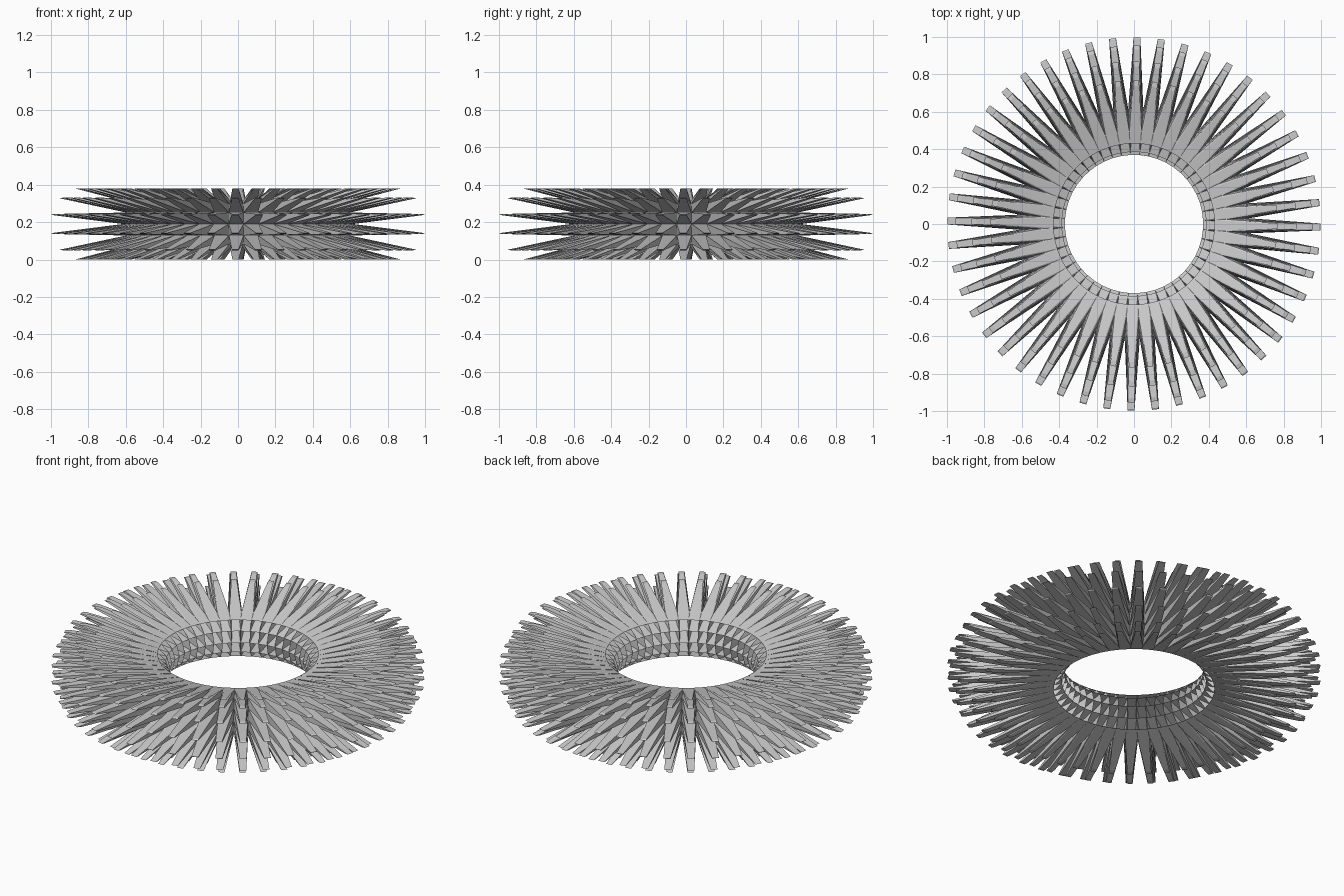
import bpy, bmesh, math
from mathutils import Vector

if "Cube" in bpy.data.objects:
    bpy.data.objects.remove(bpy.data.objects["Cube"])

SEG, ROWS = 48, 12            # around the ring, around its cross-section
R, A = 0.4925, 0.123          # base ring radii
TR, TA = 0.806, 0.204         # enlarged ring on which the spike tips lie
MID = 0.19                    # height of the ring's middle
PHASE = math.radians(-0.9 - 3.75)
SHRINK, FLATTEN = 0.28, 0.05  # tip size sideways and in height

def ring_point(i, j, major, minor):
    u = PHASE + 2 * math.pi * i / SEG
    v = 2 * math.pi * j / ROWS
    r = major + minor * math.cos(v)
    return Vector((r * math.cos(u), r * math.sin(u), MID + minor * math.sin(v)))

bm = bmesh.new()

# Base ring grid
grid = [[bm.verts.new(ring_point(i, j, R, A)) for j in range(ROWS)] for i in range(SEG)]

# Each cell is drawn outward to a small flat tip; inner cells become deep pits
for i in range(SEG):
    for j in range(ROWS):
        cells = [(i, j), (i + 1, j), (i + 1, j + 1), (i, j + 1)]
        base = [grid[a % SEG][b % ROWS] for a, b in cells]
        big = [ring_point(a, b, TR, TA) for a, b in cells]
        c = sum(big, Vector()) / 4
        tip = []
        for p in big:
            d = (p - c) * SHRINK
            d.z *= FLATTEN / SHRINK
            tip.append(bm.verts.new(c + d))
        bm.faces.new(tip)
        for k in range(4):
            n = (k + 1) % 4
            bm.faces.new((base[k], base[n], tip[n], tip[k]))

mesh = bpy.data.meshes.new("spiked_ring")
bm.to_mesh(mesh)
bm.free()
ring = bpy.data.objects.new("spiked_ring", mesh)
bpy.context.collection.objects.link(ring)

# Plain grey
grey = bpy.data.materials.new("light_grey")
grey.diffuse_color = (0.6, 0.6, 0.6, 1)
grey.use_nodes = True
grey.node_tree.nodes["Principled BSDF"].inputs["Base Color"].default_value = grey.diffuse_color
mesh.materials.append(grey)
